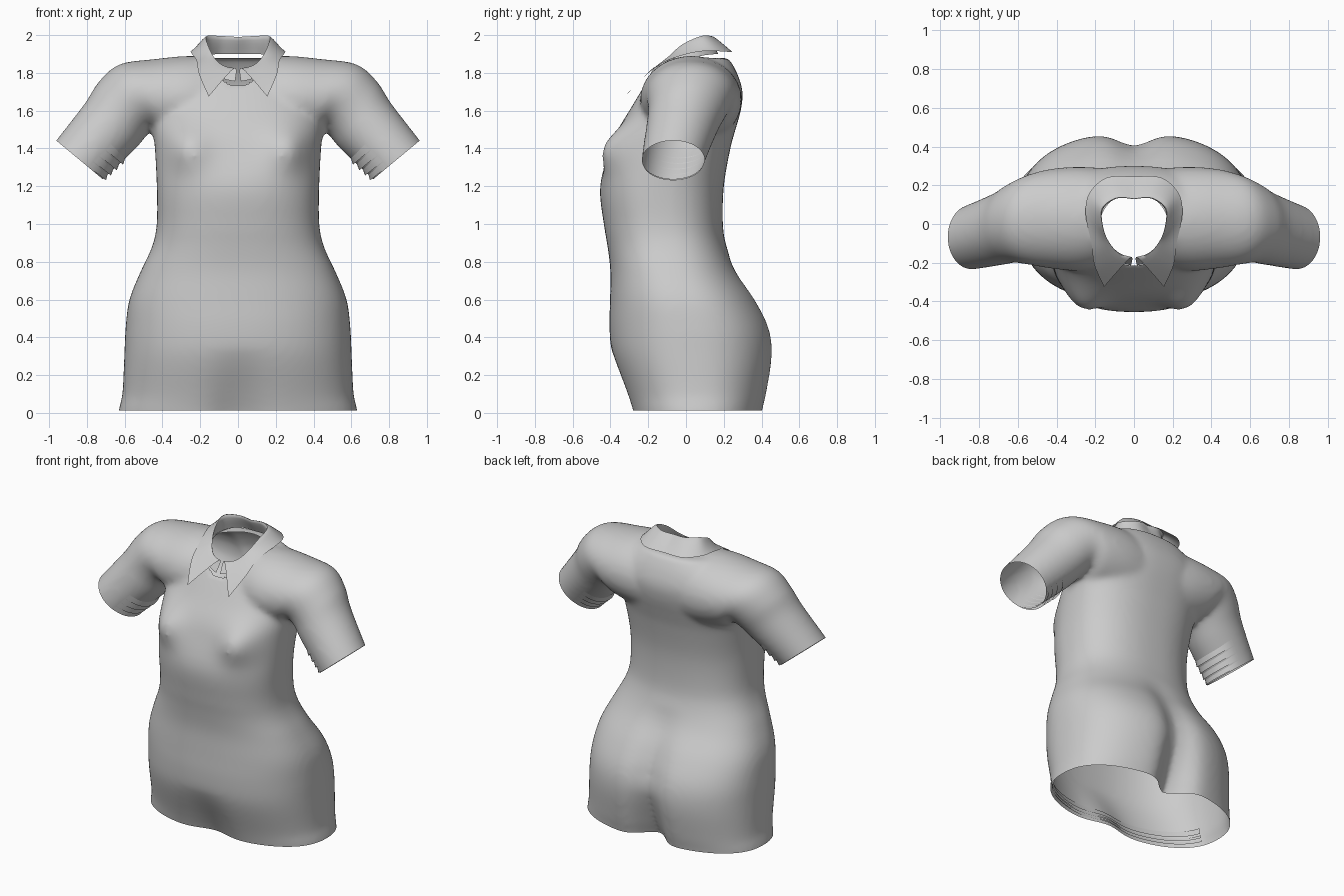
import bpy, bmesh, math
from mathutils import Vector

if "Cube" in bpy.data.objects:
    bpy.data.objects.remove(bpy.data.objects["Cube"])

# torso sections: z, half width, front y, back y
TORSO = [(-.10, .64, -.27, .40), (.02, .63, -.30, .42), (.1, .612, -.325, .44), (.3, .602, -.39, .47),
         (.45, .595, -.405, .452), (.6, .575, -.402, .375), (.75, .515, -.40, .27), (.88, .455, -.415, .215),
         (1.0, .43, -.435, .195), (1.2, .43, -.455, .20), (1.4, .44, -.40, .235), (1.5, .45, -.36, .262),
         (1.6, .45, -.30, .29), (1.7, .43, -.24, .30), (1.8, .37, -.175, .27), (1.88, .26, -.12, .225)]
# arm sections: top x, z, bottom x, z, front y, back y
ARM = [(0, 1.88, 0, 1.4, -.18, .27), (.25, 1.89, .25, 1.42, -.24, .295), (.45, 1.872, .41, 1.46, -.23, .285),
       (.63, 1.845, .45, 1.50, -.21, .255), (.74, 1.75, .49, 1.46, -.20, .215), (.81, 1.64, .55, 1.39, -.21, .17),
       (.965, 1.44, .71, 1.24, -.235, .10), (1.05, 1.33, .80, 1.13, -.24, .07)]
# collar, centre back to front end: seam, fold line, outer edge
SEAM = [(0, .17, 1.90), (.10, .16, 1.90), (.17, .08, 1.89), (.18, -.03, 1.86), (.15, -.13, 1.81),
        (.08, -.19, 1.77), (.015, -.215, 1.755)]
FOLD = [(0, .13, 1.99), (.09, .135, 1.995), (.165, .08, 1.995), (.16, -.02, 1.95), (.125, -.10, 1.88),
        (.08, -.15, 1.84), (.02, -.175, 1.825)]
EDGE = [(0, .245, 1.91), (.14, .24, 1.91), (.23, .16, 1.915), (.25, .05, 1.91), (.22, -.10, 1.865),
        (.205, -.21, 1.79), (.155, -.325, 1.675)]


def spline(rows, u):
    """Smooth interpolation of rows at index u."""
    i = min(int(u), len(rows) - 2)
    t = u - i
    a, b, c, d = (rows[max(0, min(len(rows) - 1, k))] for k in range(i - 1, i + 3))
    return [q + .5 * t * (r - p + t * (2 * p - 5 * q + 4 * r - s + t * (3 * (q - r) + s - p)))
            for p, q, r, s in zip(a, b, c, d)]


def spow(v, p):
    return math.copysign(abs(v) ** p, v)


def torso_point(row, a, k=1.0):
    z, hw, yf, yb = row
    c, s = math.cos(a), math.sin(a)
    x = hw * spow(c, .84)
    y = (yf + yb) / 2 + (yb - yf) / 2 * spow(s, .84)
    low = max(0, 1 - z / .35)
    front, back = max(0, -s), max(0, s)
    y -= .10 * front * math.exp(-(abs(x) - .29) ** 2 / .015 - (z - 1.40) ** 2 / .013)
    y += .06 * front * low * math.exp(-x * x / .02)
    y -= back * (.065 + .08 * low) * min(1, max(0, (.85 - z) / .4)) * math.exp(-x * x / .012)
    return (x * k, y * k, z)


def arm_point(row, a, side, k=1.0):
    tx, tz, bx, bz, yf, yb = row
    c, s = k * math.cos(a), k * math.sin(a)
    return (side * ((tx + bx) / 2 + (tx - bx) / 2 * c), (yf + yb) / 2 + (yb - yf) / 2 * s,
            (tz + bz) / 2 + (tz - bz) / 2 * c)


def loft(bm, rings, closed=True, caps=False):
    vs = [[bm.verts.new(p) for p in r] for r in rings]
    n = len(vs[0])
    for r, q in zip(vs, vs[1:]):
        for i in range(n if closed else n - 1):
            j = (i + 1) % n
            bm.faces.new((r[i], r[j], q[j], q[i]))
    if caps:
        bm.faces.new(vs[0])
        bm.faces.new(vs[-1])


def finish(name, bm):
    bmesh.ops.recalc_face_normals(bm, faces=bm.faces)
    me = bpy.data.meshes.new(name)
    bm.to_mesh(me)
    bm.free()
    ob = bpy.data.objects.new(name, me)
    bpy.context.collection.objects.link(ob)
    return ob


def smooth(ob):
    bpy.ops.object.select_all(action='DESELECT')
    bpy.context.view_layer.objects.active = ob
    ob.select_set(True)
    bpy.ops.object.shade_smooth_by_angle(angle=math.radians(50))


ANG = [2 * math.pi * i / 96 for i in range(96)]

# shirt body: torso and arms fused into one skin
bm = bmesh.new()
steps = 4
loft(bm, [[torso_point(spline(TORSO, u / steps), a) for a in ANG]
          for u in range((len(TORSO) - 1) * steps + 1)], caps=True)
for side in (-1, 1):
    loft(bm, [[arm_point(spline(ARM, u / steps), a, side) for a in ANG]
              for u in range((len(ARM) - 1) * steps + 1)], caps=True)
body = finish("shirt_body", bm)
rm = body.modifiers.new("fuse", 'REMESH')
rm.mode = 'VOXEL'
rm.voxel_size = .017
sm = body.modifiers.new("soften", 'SMOOTH')
sm.factor = .5
sm.iterations = 12
dg = bpy.context.evaluated_depsgraph_get()
me = bpy.data.meshes.new_from_object(body.evaluated_get(dg))
body.modifiers.clear()
body.data = me

# open the hem, the sleeves and the neck
bm = bmesh.new()
bm.from_mesh(me)


def trim(test, co, no):
    fs = [f for f in bm.faces if test(f.calc_center_median())]
    es = {e for f in fs for e in f.edges}
    vs = {v for f in fs for v in f.verts}
    bmesh.ops.bisect_plane(bm, geom=fs + list(es) + list(vs), plane_co=co, plane_no=no, clear_outer=True)


trim(lambda c: c.z < .3, (0, 0, .012), (0, 0, -1))
for side in (-1, 1):
    trim(lambda c: c.x * side > .55 and c.z > 1.0, (side * .96, 0, 1.44), (side * .64, 0, -.77))


def neck_r(v):
    return math.hypot(v.co.x / .18, (v.co.y + .025) / .19)


bmesh.ops.delete(bm, geom=[v for v in bm.verts if v.co.z > 1.6 and neck_r(v) < 1], context='VERTS')
for v in bm.verts:
    if v.is_boundary and v.co.z > 1.6 and neck_r(v) < 1.4:
        r = neck_r(v)
        v.co.x /= r
        v.co.y = (v.co.y + .025) / r - .025
bm.to_mesh(me)
bm.free()
smooth(body)

# collar: stand, fold and pointed fall
half = []
for i in range(37):
    cols = [spline(rows, i / 6) for rows in (SEAM, FOLD, EDGE)]
    half.append([Vector(spline(cols, j / 6)) for j in range(13)])
full = [[Vector((-p.x, p.y, p.z)) for p in r] for r in half[:0:-1]] + half
bm = bmesh.new()
loft(bm, full, closed=False)
smooth(finish("collar", bm))

# stepped folds under each sleeve end
for side, label in ((-1, "right"), (1, "left")):
    bm = bmesh.new()
    arc = [math.pi * (.62 + .76 * i / 32) for i in range(33)]
    for u in (5.3, 5.48, 5.66, 5.84):
        loft(bm, [[arm_point(spline(ARM, u + du), a, side, 1 + (k - 1) * math.sin((a / math.pi - .62) / .76 * math.pi))
                   for a in arc] for du, k in ((0, .98), (.16, 1.09))], closed=False)
    smooth(finish(label + "_sleeve_folds", bm))

# stepped folds inside the front hem
bm = bmesh.new()
arc = [math.pi * (1.08 + .84 * i / 48) for i in range(49)]
for z in (.03, .06, .09):
    u = 1 + (z - .02) / .08
    loft(bm, [[torso_point(spline(TORSO, u + d), a, k) for a in arc] for d, k in ((0, .97), (.3, .985))], closed=False)
smooth(finish("hem_folds", bm))
